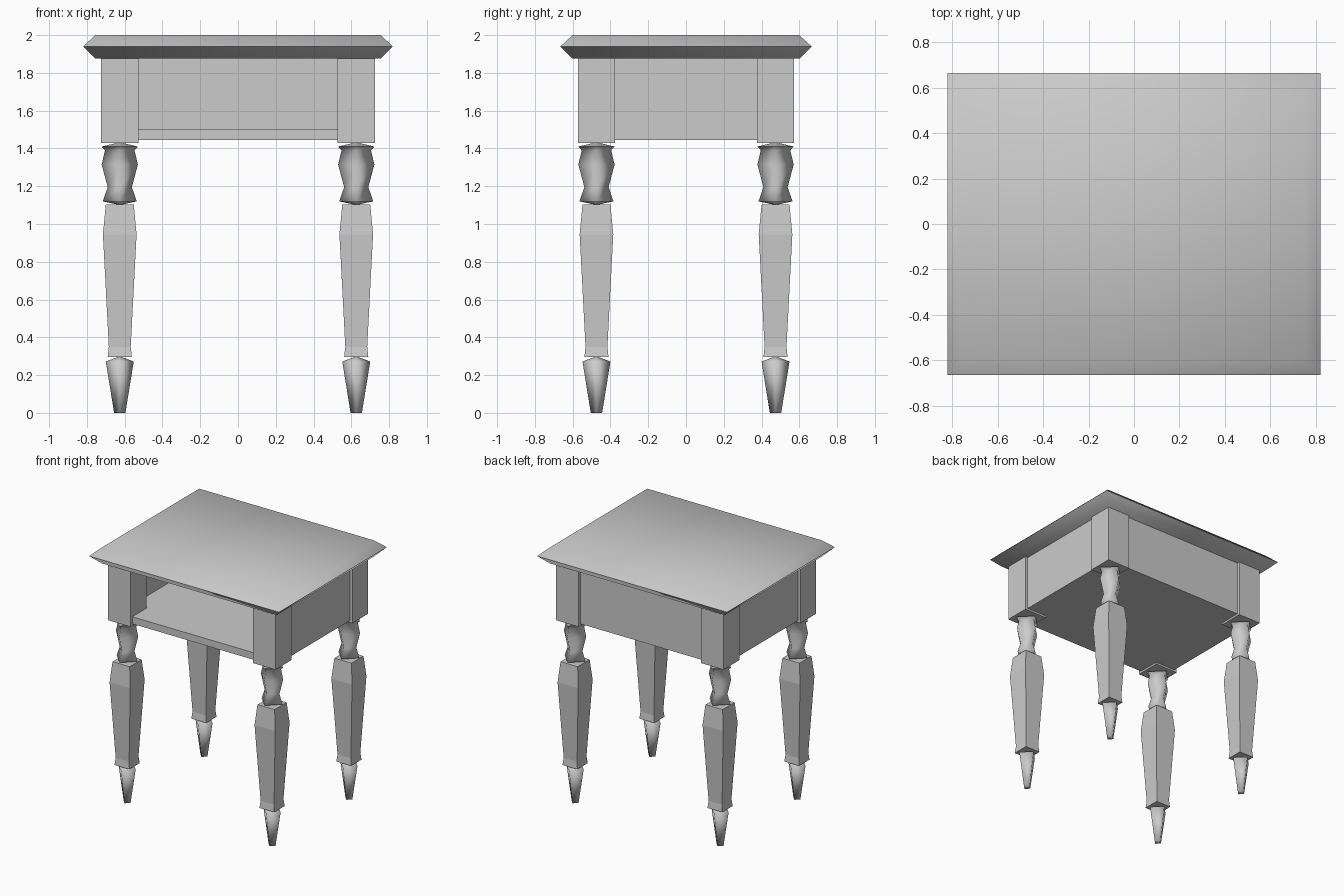
import bpy
import bmesh
from math import radians

cube = bpy.data.objects.get("Cube")
if cube:
    bpy.data.objects.remove(cube, do_unlink=True)

GREY = (0.6, 0.6, 0.6, 1.0)
mat = bpy.data.materials.new("plain_grey")
mat.use_nodes = True
mat.diffuse_color = GREY
mat.node_tree.nodes["Principled BSDF"].inputs["Base Color"].default_value = GREY

SQUARE = [(-1, -1), (1, -1), (1, 1), (-1, 1)]
DIAMOND = [(0, -1), (1, 0), (0, 1), (-1, 0)]


def loft(name, rings, centre=(0, 0), section=SQUARE, smooth=None):
    """Stack four-sided rings (z, half width, half depth) into a closed solid."""
    bm = bmesh.new()
    loops = [[bm.verts.new((centre[0] + x * hx, centre[1] + y * hy, z))
              for x, y in section] for z, hx, hy in rings]
    for a, b in zip(loops, loops[1:]):
        for i in range(4):
            j = (i + 1) % 4
            bm.faces.new((a[i], a[j], b[j], b[i]))
    bm.faces.new(loops[0][::-1])
    bm.faces.new(loops[-1])
    bmesh.ops.recalc_face_normals(bm, faces=bm.faces)
    mesh = bpy.data.meshes.new(name)
    bm.to_mesh(mesh)
    bm.free()
    mesh.materials.append(mat)
    if smooth:
        mesh.shade_smooth()
        mesh.set_sharp_from_angle(angle=radians(smooth))
    obj = bpy.data.objects.new(name, mesh)
    bpy.context.collection.objects.link(obj)
    return obj


def box(name, x0, x1, y0, y1, z0, z1):
    hx, hy = (x1 - x0) / 2, (y1 - y0) / 2
    loft(name, [(z0, hx, hy), (z1, hx, hy)], (x0 + hx, y0 + hy))


def turned(profile):
    return [(z, r, r) for z, r in profile]


# Table top with a pointed rim
loft("table_top", [(1.875, 0.755, 0.6), (1.94, 0.82, 0.665), (2.0, 0.755, 0.6)],
     smooth=80)

# Case: open at the front, panels set slightly inside the posts
LEG_X, LEG_Y, POST = 0.626, 0.474, 0.098
PX, PY = LEG_X + POST - 0.022, LEG_Y + POST - 0.022
WALL, LOW, HIGH = 0.06, 1.445, 1.875
box("back_panel", -PX, PX, PY - WALL, PY, LOW, HIGH)
box("left_panel", PX - WALL, PX, -LEG_Y, PY - WALL, LOW, HIGH)
box("right_panel", -PX, WALL - PX, -LEG_Y, PY - WALL, LOW, HIGH)
box("shelf", WALL - PX, PX - WALL, -PY, PY - WALL, LOW, 1.5)

# Legs: corner post, turned neck, tapered square shaft and pointed foot
NECK = turned([(1.103, 0.012), (1.12, 0.09), (1.195, 0.064), (1.315, 0.096),
               (1.39, 0.078), (1.41, 0.096), (1.43, 0.012)])
SHAFT = turned([(0.295, 0.064), (0.35, 0.058), (0.945, 0.089), (1.103, 0.074)])
FOOT = turned([(0, 0.03), (0.272, 0.074), (0.295, 0.012)])
for side, sx in (("left", 1), ("right", -1)):
    for end, sy in (("front", -1), ("back", 1)):
        spot = (sx * LEG_X, sy * LEG_Y)
        tag = f"{end}_{side}"
        loft(f"{tag}_post", [(1.43, POST, POST), (HIGH, POST, POST)], spot)
        loft(f"{tag}_neck", NECK, spot, DIAMOND, smooth=95)
        loft(f"{tag}_shaft", SHAFT, spot)
        loft(f"{tag}_foot", FOOT, spot, DIAMOND, smooth=95)
